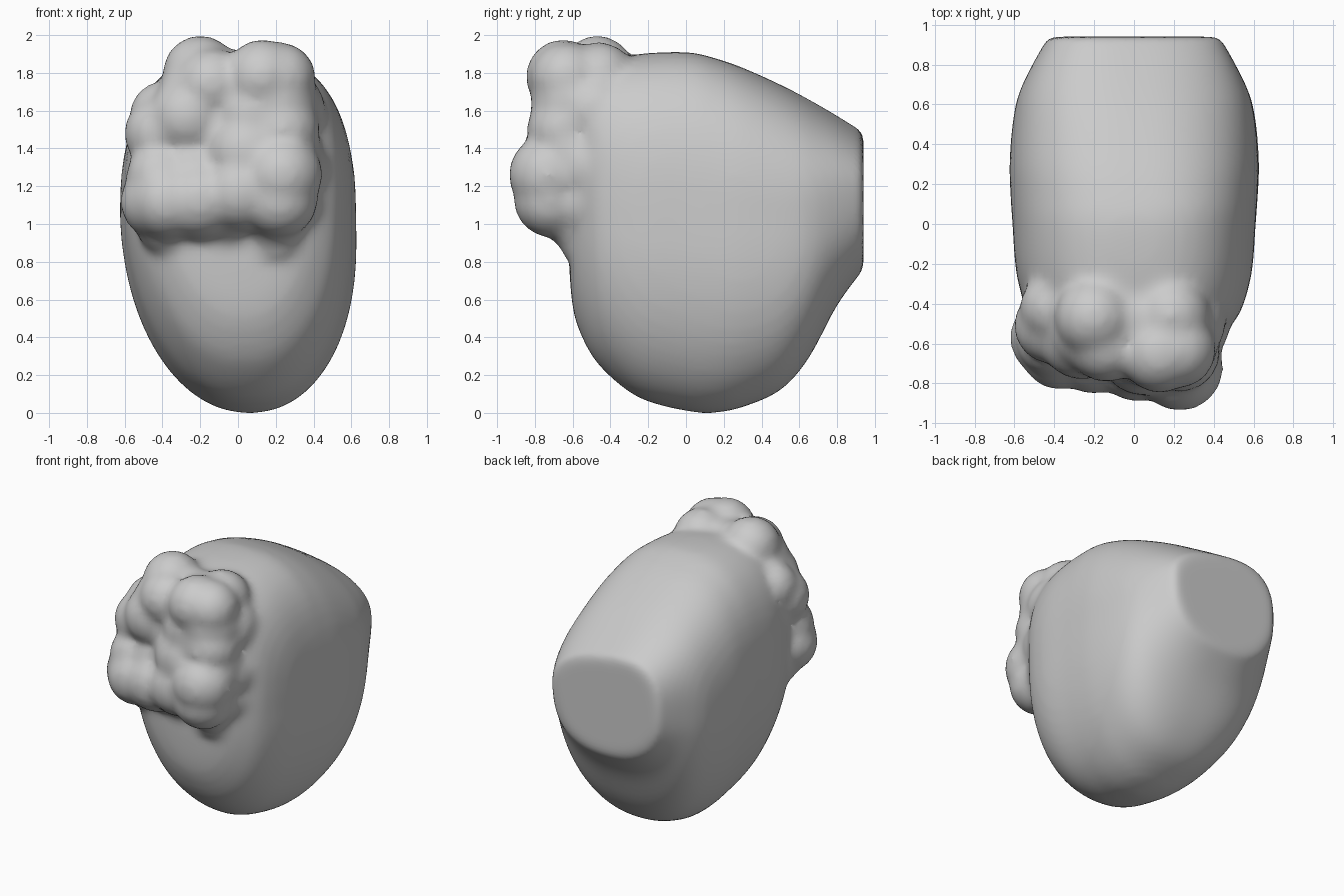
import bpy, bmesh, math
from mathutils import Matrix

bm = bmesh.new()
SEG = 64

# Body: egg-shaped sections lofted from front to back (y, bottom, top, half width)
sections = [(-0.62, 0.80, 1.45, 0.20), (-0.60, 0.56, 1.70, 0.35),
            (-0.55, 0.40, 1.80, 0.44), (-0.45, 0.24, 1.86, 0.53),
            (-0.25, 0.08, 1.90, 0.59), (0.0, 0.01, 1.91, 0.61),
            (0.15, 0.00, 1.88, 0.62), (0.30, 0.03, 1.83, 0.625),
            (0.50, 0.12, 1.74, 0.61), (0.65, 0.29, 1.66, 0.58),
            (0.80, 0.57, 1.57, 0.51), (0.94, 0.76, 1.48, 0.43)]


def spline(p0, p1, p2, p3, t):
    return [0.5 * (2 * b + (c - a) * t + (2 * a - 5 * b + 4 * c - d) * t * t
                   + (3 * b - a - 3 * c + d) * t ** 3)
            for a, b, c, d in zip(p0, p1, p2, p3)]


def ring(y, zb, zt, hw):
    zc = zb + 0.56 * (zt - zb)
    back = min(1, max(0, (y - 0.1) / 0.6))
    vs = []
    for i in range(SEG):
        a = 2 * math.pi * i / SEG
        c, s = math.cos(a), math.sin(a)
        e = 2 / 2.6 if s > 0 else 2 / (2.15 + 0.2 * back)
        u = math.copysign(abs(c) ** e, c)
        v = math.copysign(abs(s) ** e, s)
        z = zc + v * ((zt - zc) if s > 0 else (zc - zb))
        x = u * hw + 0.06 * max(0, 1 - z)
        if s > 0:                               # top leans down to the right
            z -= 0.07 * back * v * (u + 0.15)
        vs.append(bm.verts.new((x, y, z)))
    return vs


rings = []
n = len(sections)
for k in range(n - 1):
    p = [sections[min(max(k + d, 0), n - 1)] for d in (-1, 0, 1, 2)]
    rings += [ring(*spline(*p, t / 4)) for t in range(4)]
rings.append(ring(*sections[-1]))
for a, b in zip(rings, rings[1:]):
    for i in range(SEG):
        j = (i + 1) % SEG
        bm.faces.new((a[i], a[j], b[j], b[i]))
bm.faces.new(rings[0])
bm.faces.new(rings[-1])

# Front knobs: overlapping lumps (x, y, z, radius)
knobs = [(-0.42, -0.57, 1.12, 0.20), (-0.37, -0.63, 1.12, 0.20),
         (-0.20, -0.64, 1.13, 0.21), (0.02, -0.68, 1.17, 0.21),
         (0.23, -0.72, 1.26, 0.215), (0.22, -0.71, 1.13, 0.20),
         (0.05, -0.63, 1.38, 0.23), (0.23, -0.64, 1.50, 0.20),
         (-0.41, -0.51, 1.48, 0.19), (-0.26, -0.57, 1.57, 0.21),
         (-0.41, -0.58, 1.25, 0.18), (-0.20, -0.47, 1.80, 0.195),
         (-0.14, -0.60, 1.74, 0.19), (0.13, -0.65, 1.78, 0.195),
         (0.22, -0.63, 1.77, 0.19), (0.19, -0.46, 1.77, 0.19),
         (-0.40, -0.42, 1.58, 0.17)]
# Fillers that blend the knobs into each other and into the body
knobs += [(0.08, -0.60, 1.58, 0.22), (0.22, -0.60, 1.38, 0.22),
          (0.20, -0.60, 1.65, 0.22), (-0.10, -0.55, 1.50, 0.20),
          (-0.22, -0.54, 1.68, 0.20), (0.20, -0.58, 1.02, 0.16),
          (0.20, -0.52, 0.92, 0.15), (-0.38, -0.50, 1.00, 0.16),
          (0.27, -0.50, 1.30, 0.21), (0.25, -0.48, 1.12, 0.21),
          (0.24, -0.48, 1.60, 0.22), (-0.24, -0.58, 1.28, 0.18),
          (-0.05, -0.55, 1.05, 0.17), (0.00, -0.48, 1.74, 0.18)]
for x, y, z, r in knobs:
    bmesh.ops.create_icosphere(bm, subdivisions=3, radius=r + 0.005,
                               matrix=Matrix.Translation((x, y, z)))
bmesh.ops.recalc_face_normals(bm, faces=bm.faces)

mesh = bpy.data.meshes.new("knobbed_body")
bm.to_mesh(mesh)
bm.free()
body = bpy.data.objects.new("knobbed_body", mesh)
bpy.context.collection.objects.link(body)

# Fuse the lumps into one skin and soften the creases
fuse = body.modifiers.new("fuse", 'REMESH')
fuse.mode = 'VOXEL'
fuse.voxel_size = 0.028
soft = body.modifiers.new("soften", 'SMOOTH')
soft.factor = 0.5
soft.iterations = 10
bpy.context.view_layer.objects.active = body
body.select_set(True)
for m in list(body.modifiers):
    bpy.ops.object.modifier_apply(modifier=m.name)
bpy.ops.object.shade_smooth_by_angle(angle=math.radians(50))
